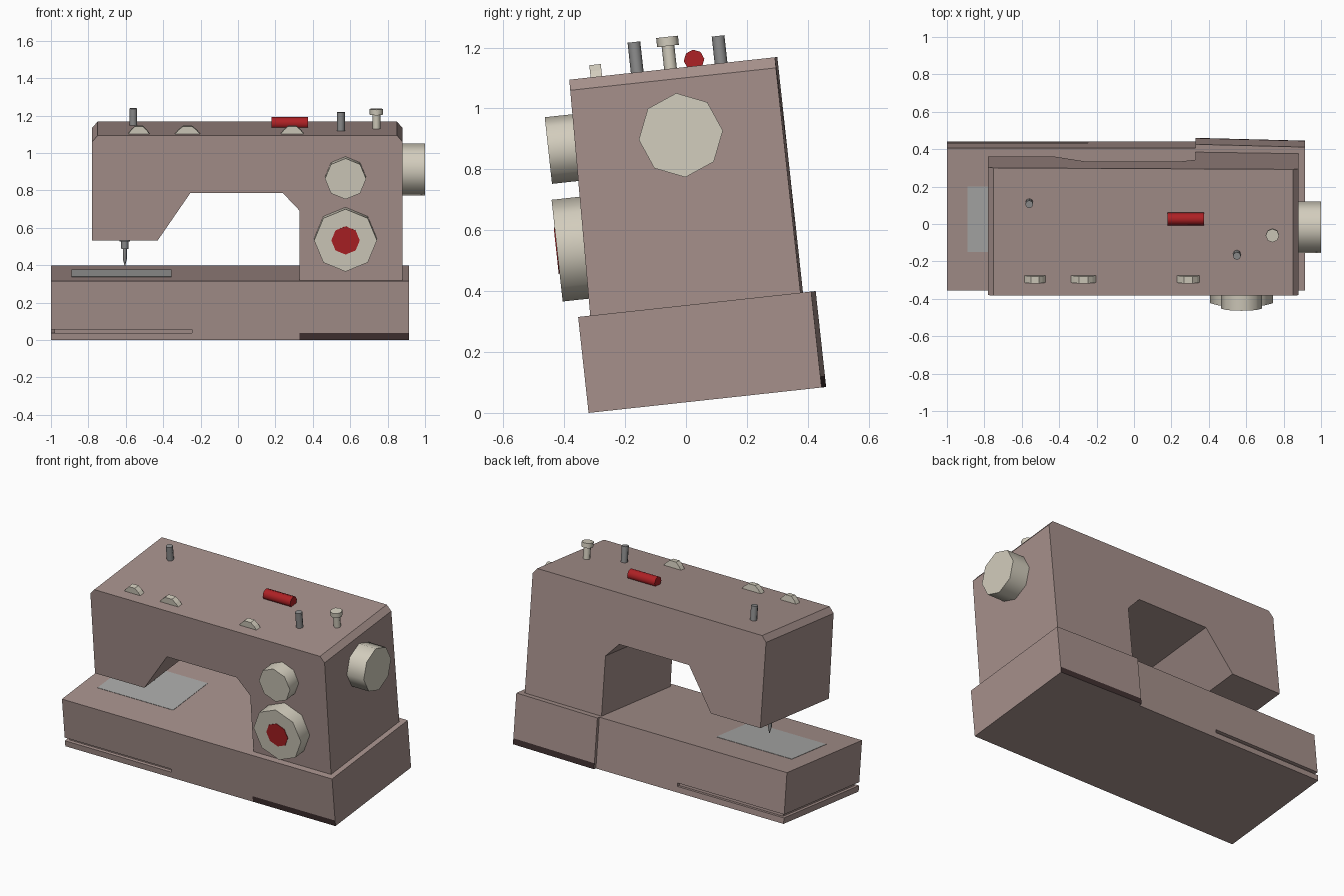
import bpy, bmesh, math
from mathutils import Matrix, Vector

if "Cube" in bpy.data.objects:
    bpy.data.objects.remove(bpy.data.objects["Cube"], do_unlink=True)

# The whole machine leans back; parts are laid out level, then tilted.
TILT = Matrix.Translation((0, -0.32, 0)) @ Matrix.Rotation(math.radians(6.22), 4, 'X')


def material(name, r, g, b):
    m = bpy.data.materials.new(name)
    m.use_nodes = True
    m.diffuse_color = (r, g, b, 1)
    m.node_tree.nodes["Principled BSDF"].inputs["Base Color"].default_value = (r, g, b, 1)
    return m


BODY = material("dusty_brown", 0.38, 0.28, 0.26)
DARK = material("dark_brown", 0.05, 0.03, 0.03)
CREAM = material("cream", 0.65, 0.61, 0.51)
RED = material("red", 0.42, 0.015, 0.018)
STEEL = material("steel", 0.27, 0.27, 0.27)
PLATE = material("plate_grey", 0.40, 0.40, 0.39)


def loft(name, loops, mats, rule=None, smooth=False):
    """Skin a list of equal-length point loops into a closed solid."""
    bm = bmesh.new()
    rings = [[bm.verts.new(p) for p in loop] for loop in loops]
    n = len(rings[0])
    for a, b in zip(rings, rings[1:]):
        for i in range(n):
            j = (i + 1) % n
            bm.faces.new((a[i], a[j], b[j], b[i]))
    bm.faces.new(rings[0][::-1])
    bm.faces.new(rings[-1])
    bmesh.ops.remove_doubles(bm, verts=bm.verts, dist=0.0001)
    bmesh.ops.recalc_face_normals(bm, faces=bm.faces)
    if rule:
        for f in bm.faces:
            f.material_index = rule(f)
    bm.transform(TILT)
    mesh = bpy.data.meshes.new(name)
    bm.to_mesh(mesh)
    bm.free()
    for m in mats:
        mesh.materials.append(m)
    ob = bpy.data.objects.new(name, mesh)
    bpy.context.collection.objects.link(ob)
    if smooth:
        bpy.ops.object.select_all(action='DESELECT')
        ob.select_set(True)
        bpy.context.view_layer.objects.active = ob
        bpy.ops.object.shade_smooth_by_angle(angle=math.radians(50))
    return ob


def turned(name, origin, axis, steps, mat, sides=8):
    """Turned part: steps are (distance along axis, radius)."""
    axis = Vector(axis)
    up = Vector((0, 1, 0)) if axis.z else Vector((0, 0, 1))
    side = axis.cross(up)
    loops = []
    for d, r in steps:
        centre = Vector(origin) + axis * d
        angles = [math.tau * k / sides for k in range(sides)]
        loops.append([centre + up * r * math.cos(a) + side * r * math.sin(a) for a in angles])
    return loft(name, loops, [mat], smooth=True)


# Base: stepped back edge, with a slot wrapping round the free-arm end
SLOT_END, STEP, BASE_TOP = -0.245, 0.33, 0.317


def base_loop(z, inset):
    plan = [(-1 + inset, inset), (SLOT_END, inset), (SLOT_END, 0), (STEP, 0),
            (0.915, 0), (0.915, 0.77), (STEP, 0.785), (STEP, 0.765),
            (SLOT_END, 0.765), (SLOT_END, 0.765 - inset), (-1 + inset, 0.765 - inset)]
    return [(x, y, z) for x, y in plan]


def base_colour(f):
    c = f.calc_center_median()
    return int(c.x > STEP + 0.01 and c.z < 0.03 and abs(f.normal.y) > 0.9)


loft("base", [base_loop(0, 0), base_loop(0.037, 0), base_loop(0.037, 0.02),
              base_loop(0.058, 0.02), base_loop(0.058, 0), base_loop(BASE_TOP, 0)],
     [BODY, DARK], base_colour)

# Column, arm and needle head in one outline
OUTLINE = [(STEP, BASE_TOP), (0.88, BASE_TOP), (0.88, 1.06), (0.85, 1.095),
           (-0.75, 1.095), (-0.78, 1.06), (-0.78, 0.53), (-0.43, 0.53),
           (-0.255, 0.785), (0.24, 0.785), (STEP, 0.69)]
loft("body", [[(x, 0.04 + 0.02 * (z - BASE_TOP), z) for x, z in OUTLINE],
              [(x, 0.743 - 0.015 * max(0, x - STEP), z) for x, z in OUTLINE]], [BODY])

# Stitch plate on the bed
loft("stitch_plate", [[(-0.89, 0.206, z), (-0.355, 0.206, z), (-0.355, 0.558, z),
                       (-0.89, 0.558, z)] for z in (BASE_TOP - 0.002, BASE_TOP + 0.002)], [PLATE])

# Needle and clamp
turned("needle", (-0.605, 0.38, 0.54), (0, 0, -1),
       [(0, 0.028), (0.05, 0.028), (0.05, 0.02), (0.09, 0.02), (0.09, 0.011),
        (0.145, 0.011), (0.18, 0.002)], STEEL)

# Front dials and hand wheel
turned("upper_dial", (0.575, 0.06, 0.871), (0, -1, 0), [(0, 0.11), (0.098, 0.11)], CREAM)
turned("lower_dial", (0.575, 0.06, 0.541), (0, -1, 0), [(0, 0.168), (0.105, 0.168)], CREAM)
turned("lower_dial_centre", (0.575, -0.044, 0.541), (0, -1, 0), [(0, 0.076), (0.004, 0.076)], RED)
turned("hand_wheel", (0.87, 0.4, 0.874), (1, 0, 0), [(0, 0.139), (0.13, 0.139)], CREAM)

# Fittings on the lid
LID = 1.09
for side, x, y, h in (("left", 0.55, 0.28, 0.105), ("right", -0.56, 0.557, 0.095)):
    turned("spool_pin_" + side, (x, y, LID), (0, 0, 1), [(0, 0.021), (h, 0.021)], STEEL)
turned("bobbin_winder", (0.74, 0.39, LID), (0, 0, 1),
       [(0, 0.021), (0.08, 0.021), (0.08, 0.036), (0.11, 0.036)], CREAM)
turned("thread_reel", (0.18, 0.47, 1.115), (1, 0, 0), [(0, 0.034), (0.195, 0.034)], RED)

# Arched thread guides along the front of the lid
for i, (x, w) in enumerate(((-0.53, 0.06), (-0.27, 0.07), (0.29, 0.065))):
    arch = [(-w, 0), (-0.7 * w, 0.025), (-0.35 * w, 0.045), (0.35 * w, 0.045),
            (0.7 * w, 0.025), (w, 0)]
    loft("thread_guide_%d" % (i + 1),
         [[(x + px, y, LID + pz) for px, pz in arch] for y in (0.126, 0.164)], [CREAM])
